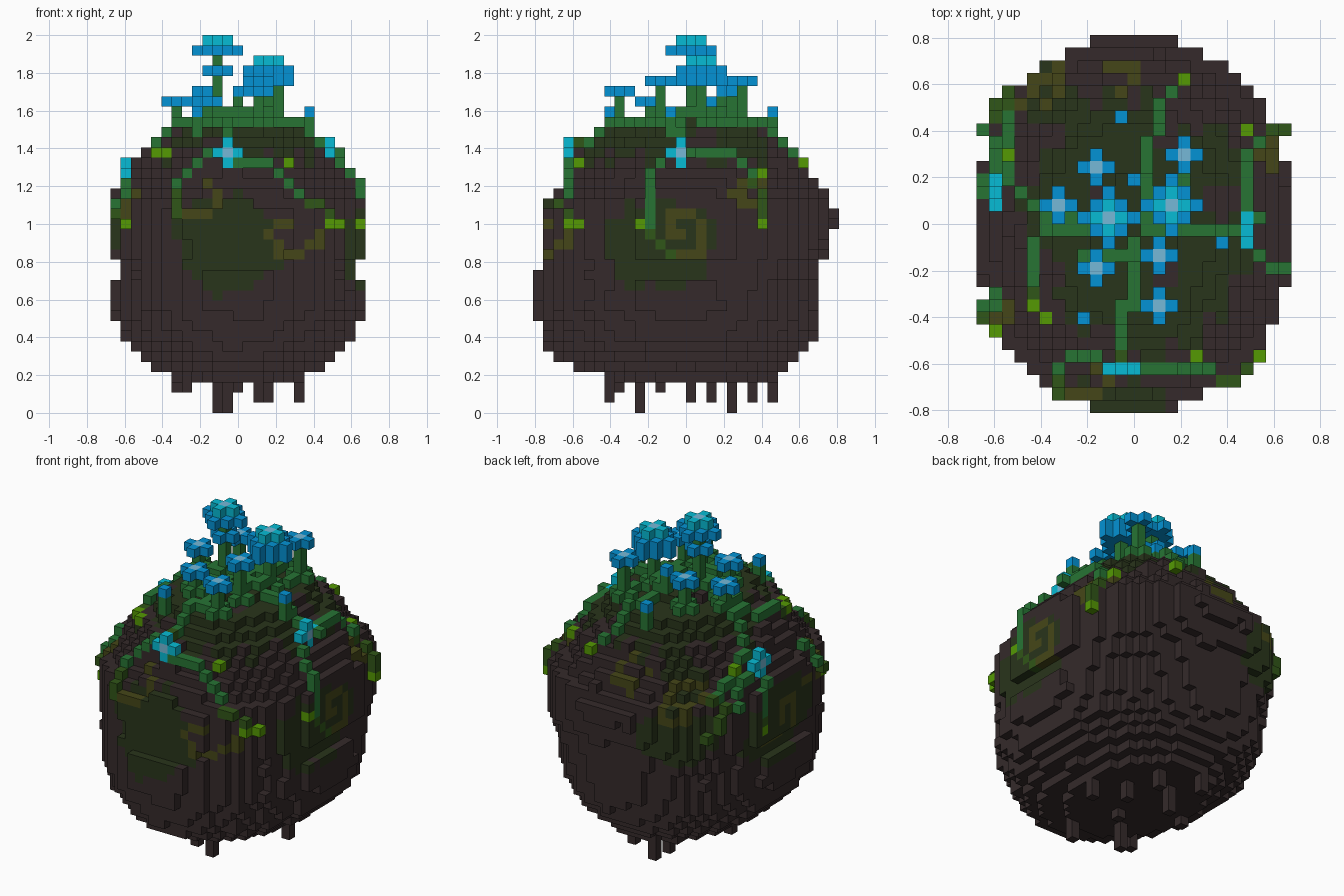
import bpy, bmesh, math

if "Cube" in bpy.data.objects:
    bpy.data.objects.remove(bpy.data.objects["Cube"], do_unlink=True)

V = 2 / 37                      # edge of one block
NX, NY = 25, 30                 # blocks across and deep
COLOURS = {
    "soil_brown": (0.035, 0.023, 0.0235), "moss": (0.022, 0.035, 0.011),
    "olive": (0.06, 0.062, 0.009), "stem_green": (0.02, 0.175, 0.034),
    "vine_green": (0.03, 0.092, 0.009), "lime": (0.09, 0.32, 0.001),
    "petal_cyan": (0.002, 0.5, 0.66), "petal_blue": (0.001, 0.29, 0.66),
    "pale_blue": (0.18, 0.48, 0.68),
}
NAMES = list(COLOURS)
blocks = {}                     # cell -> (part, colour)


def put(part, colour, *cell):
    blocks[cell] = (part, colour)


# Body: stacked oval layers (level, half width, front reach, back reach)
LAYERS = [(3, 6.5, 8, 9), (4, 8, 11, 10), (5, 9.5, 13, 11), (7, 11.5, 14, 12.5),
          (10, 12.5, 15, 13), (12, 12.5, 15, 13), (13, 11.8, 14.7, 13),
          (14, 11.8, 14.3, 13), (15, 12.5, 14, 13.5), (17, 12.5, 14, 14.3),
          (19, 12.5, 14, 15), (21, 12.3, 13, 13.5), (22, 11.3, 12.2, 12.8),
          (23, 10.8, 11.6, 12), (24, 10, 11.2, 11.4), (25, 9, 10.6, 10.6),
          (26, 7.7, 9.3, 9.4), (27, 6.6, 8, 8), (28, 3.5, 3, 4)]


def layer(k):
    for lo, hi in zip(LAYERS, LAYERS[1:]):
        if lo[0] <= k <= hi[0]:
            t = (k - lo[0]) / (hi[0] - lo[0])
            return [p + (q - p) * t for p, q in zip(lo[1:], hi[1:])]


def oval_sum(x, y, half, reach, power):
    return (abs(x) / half) ** power + (abs(y) / reach) ** power


for k in range(3, 29):
    half, front, back = layer(k)
    power = 2.6 if 12 < k < 21 else 2.1
    for i in range(NX):
        for j in range(NY):
            x, y = i - 12, j - 14.5
            reach = front if y < 0 else back
            wobble = 0.025 * math.sin(i * 1.3 + k * 0.4) * math.sin(j * 1.1 - k * 0.5)
            if (oval_sum(x, y, half, reach, power) <= 1 + wobble
                    and oval_sum(x, y, 12.6, 15, 2.15) <= 1):
                put("body", "soil_brown", i, j, k)
body = set(blocks)


def surface(axis, side, a, b):
    """Outermost body cell on a side; a, b are the other two coordinates."""
    order = range(40) if side < 0 else range(39, -1, -1)
    for n in order:
        cell = [a, b]
        cell.insert(axis, n)
        if tuple(cell) in body:
            return cell
    return None


def trail(points):
    """Grid cells along a polyline."""
    cells = [points[0]]
    for p, q in zip(points, points[1:]):
        n = max(abs(q[0] - p[0]), abs(q[1] - p[1]))
        for s in range(1, n + 1):
            cells.append(tuple(round(u + (w - u) * s / n) for u, w in zip(p, q)))
    return cells


def paint(colour, axis, side, cells):
    for a, b in cells:
        cell = surface(axis, side, a, b)
        if cell:
            put("body", colour, *cell)


def vine(axis, side, points, bud=True, fresh=0.55):
    """Creeping vine, raised but kept inside the widest outline, ending in a lime bud."""
    cells = trail(points)
    for n, (a, b) in enumerate(cells):
        cell = surface(axis, side, a, b)
        if not cell:
            continue
        cell[axis] = max(0, min((NX, NY, 37)[axis] - 1, cell[axis] + side))
        colour = "stem_green" if n < fresh * len(cells) else "vine_green"
        if bud and n == len(cells) - 1:
            colour = "lime"
        put("vines", colour, *cell)


def oval(ca, cb, ra, rb):
    return [(a, b) for a in range(40) for b in range(40)
            if oval_sum(a - ca, b - cb, ra, rb, 2) <= 1 + 0.2 * math.sin(a * 1.7 + b * 0.9)]


# Moss on the crown and on each side
for i, j in oval(12, 14.5, 8.8, 10.5):
    if math.sin(i * 0.7 + 1) * math.sin(j * 0.55 + 2) > -0.65 and not (i > 13 and j > 22):
        paint("moss", 2, 1, [(i, j)])
LEFT, RIGHT, FRONT, BACK, TOP = (0, 1), (0, -1), (1, -1), (1, 1), (2, 1)
paint("moss", *TOP, oval(6, 24, 3, 1.5))
for side, spot in ((FRONT, (11, 16, 5, 5)), (LEFT, (12, 16, 5.5, 4.5)),
                   (RIGHT, (15, 16, 5.5, 4.5)), (BACK, (5, 17, 4, 3.5))):
    paint("moss", *side, oval(*spot))

# Olive curls painted on the surface
CURLS = [
    (FRONT, [(20, 17), (20, 16), (18, 15), (16, 15), (15, 17), (16, 18), (17, 18)]),
    (FRONT, [(7, 19), (9, 19), (10, 20), (10, 21), (9, 22)]),
    (FRONT, [(1, 18), (1, 20), (2, 21)]),
    (LEFT, [(13, 15), (16, 15), (16, 18), (15, 19), (13, 19), (13, 17), (14, 17)]),
    (LEFT, [(22, 22), (20, 22), (19, 21), (20, 20), (21, 20)]),
    (RIGHT, [(17, 14), (15, 14), (13, 15), (13, 18), (15, 18), (15, 16)]),
    (RIGHT, [(8, 21), (9, 19), (11, 19)]),
    (BACK, [(11, 24), (12, 22), (10, 21), (9, 23)]),
    (BACK, [(5, 22), (3, 21), (4, 19), (6, 19), (6, 21)]),
    (TOP, [(3, 24), (5, 26), (6, 25)]),
    (TOP, [(23, 19), (23, 21)]),
]
for side, points in CURLS:
    paint("olive", *side, trail(points))

# Vines over the crown
for points in ([(12, 13), (12, 8), (11, 8), (11, 4)], [(13, 14), (20, 14)],
               [(13, 15), (13, 21), (14, 22), (14, 24)],
               [(9, 14), (5, 14), (4, 13), (4, 9)], [(9, 15), (5, 15), (3, 17)],
               [(13, 16), (16, 18)], [(8, 12), (12, 12)]):
    vine(*TOP, points, bud=False, fresh=0.9)
vine(*TOP, [(2, 19), (2, 25)], bud=False, fresh=0.6)

# Vines down the sides
vine(*FRONT, [(12, 24), (15, 24), (17, 22), (21, 19), (21, 18)])
vine(*FRONT, [(9, 25), (6, 22), (6, 19)], bud=False)
vine(*LEFT, [(12, 24), (11, 23), (11, 17), (12, 16), (13, 15)], bud=False, fresh=0.7)
vine(*LEFT, [(15, 25), (19, 25), (21, 23), (22, 20), (22, 18)])
vine(*RIGHT, [(17, 21), (18, 20), (18, 16)])
vine(*RIGHT, [(18, 23), (21, 21), (24, 19), (25, 17)], bud=False)
vine(*RIGHT, [(9, 22), (8, 20), (6, 18)])
vine(*RIGHT, [(18, 24), (20, 23)])
vine(*BACK, [(14, 26), (15, 25), (16, 24)])
for side, spot in ((FRONT, (5, 25)), (FRONT, (17, 24)), (LEFT, (22, 23)), (RIGHT, (8, 25)),
                   (LEFT, (10, 18)), (LEFT, (4, 18))):
    vine(*side, [spot])


def disc(colour, ci, cj, k, radius):
    for di in range(-radius, radius + 1):
        for dj in range(-radius, radius + 1):
            if abs(di) + abs(dj) <= radius:
                put("flowers", colour, ci + di, cj + dj, k)


def stem(i, j, top):
    for k in range(surface(2, 1, i, j)[2] + 1, top):
        put("stems", "stem_green", i, j, k)


# Standing flowers: position, top level, petal colour
FLOWERS = [(10, 15, 36, "petal_cyan"), (15, 16, 34, "petal_cyan"),
           (9, 19, 31, "petal_blue"), (16, 20, 32, "petal_blue"),
           (6, 16, 30, "petal_blue"), (9, 11, 30, "petal_blue"),
           (14, 12, 32, "petal_blue"), (14, 8, 31, "petal_blue")]
for i, j, top, colour in FLOWERS:
    stem(i, j, top)
    for di, dj in ((0, 1), (1, 0), (0, -1), (-1, 0)):
        cell = surface(2, 1, i + di, j + dj)
        put("stems", "stem_green", cell[0], cell[1], cell[2] + 1)
    disc(colour, i, j, top, 1)
    put("flowers", "pale_blue", i, j, top)
    if colour == "petal_cyan":
        disc("petal_blue", i, j, top - 1, 2)
disc("petal_blue", 10, 15, 33, 1)
disc("petal_blue", 15, 16, 32, 2)

# Closed blue buds
for i, j, top in ((11, 23, 29), (8, 7, 29), (19, 13, 29), (12, 18, 31)):
    stem(i, j, top)
    put("flowers", "petal_blue", i, j, top)

# Cyan flowers lying on the sides
for centre, axis in (((11, 3, 25), 1), ((21, 14, 25), 0), ((1, 17, 23), 0)):
    put("flowers", "pale_blue", *centre)
    for across in {0, 1, 2} - {axis}:
        for step in (-1, 1):
            cell = list(centre)
            cell[across] += step
            put("flowers", "petal_cyan", *cell)

# Roots hanging below
for i, j, low in ((10, 10, 0), (11, 19, 0), (6, 15, 2), (7, 8, 2), (14, 7, 1), (15, 17, 1),
                  (18, 15, 1), (14, 21, 1), (10, 23, 1), (12, 12, 2), (4, 12, 4),
                  (8, 22, 3), (16, 9, 3), (20, 18, 5)):
    for k in range(low, surface(2, -1, i, j)[2]):
        put("roots", "soil_brown", i, j, k)

# Materials
materials = []
for name, rgb in COLOURS.items():
    mat = bpy.data.materials.new(name)
    mat.use_nodes = True
    mat.diffuse_color = (*rgb, 1)
    shader = next(n for n in mat.node_tree.nodes if n.type == "BSDF_PRINCIPLED")
    shader.inputs["Base Color"].default_value = (*rgb, 1)
    materials.append(mat)

# One mesh per part, with only the exposed block faces
for part in ("body", "vines", "stems", "flowers", "roots"):
    bm = bmesh.new()
    corners = {}

    def corner(p):
        if p not in corners:
            corners[p] = bm.verts.new(((p[0] - NX / 2) * V, (p[1] - NY / 2) * V, p[2] * V))
        return corners[p]

    for cell, (owner, colour) in blocks.items():
        if owner != part:
            continue
        for axis in range(3):
            for side in (0, 1):
                near = list(cell)
                near[axis] += 2 * side - 1
                if tuple(near) in blocks:
                    continue
                ring = []
                for u, w in ((0, 0), (1, 0), (1, 1), (0, 1)):
                    p = list(cell)
                    p[axis] += side
                    p[(axis + 1) % 3] += u
                    p[(axis + 2) % 3] += w
                    ring.append(corner(tuple(p)))
                face = bm.faces.new(ring if side else ring[::-1])
                face.material_index = NAMES.index(colour)
    mesh = bpy.data.meshes.new(part)
    bm.to_mesh(mesh)
    bm.free()
    for mat in materials:
        mesh.materials.append(mat)
    bpy.context.scene.collection.objects.link(bpy.data.objects.new(part, mesh))
